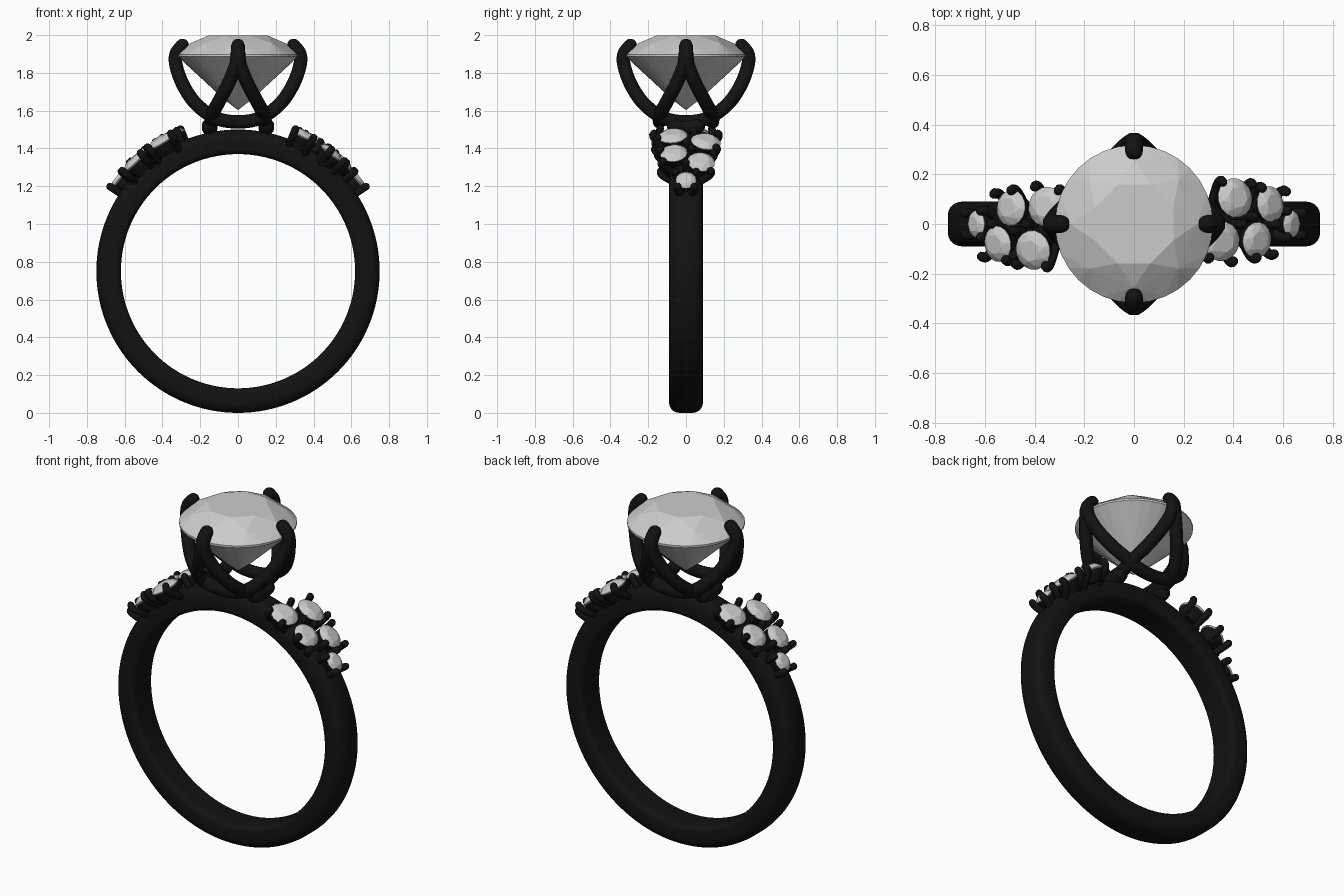
import bpy, bmesh, math
from mathutils import Vector, Matrix

if "Cube" in bpy.data.objects:
    bpy.data.objects.remove(bpy.data.objects["Cube"])

metal = bpy.data.materials.new("dark_metal")
metal.diffuse_color = (0.006, 0.006, 0.006, 1)
metal.use_nodes = True
metal.node_tree.nodes["Principled BSDF"].inputs["Base Color"].default_value = metal.diffuse_color


def finish(name, bm, smooth=True, mat=metal):
    bmesh.ops.recalc_face_normals(bm, faces=bm.faces[:])
    me = bpy.data.meshes.new(name)
    bm.to_mesh(me)
    bm.free()
    ob = bpy.data.objects.new(name, me)
    bpy.context.collection.objects.link(ob)
    if mat:
        me.materials.append(mat)
    for p in me.polygons:
        p.use_smooth = smooth
    return ob


def skin(bm, rings, closed=False):
    """Bridge successive vertex loops; cap the ends unless closed."""
    vs = [[bm.verts.new(p) for p in r] for r in rings]
    n = len(vs[0])
    for i in range(len(vs) if closed else len(vs) - 1):
        a, b = vs[i], vs[(i + 1) % len(vs)]
        for j in range(n):
            k = (j + 1) % n
            bm.faces.new((a[j], a[k], b[k], b[j]))
    if not closed:
        bm.faces.new(vs[0])
        bm.faces.new(vs[-1])


def spline(pts, steps):
    """Catmull-Rom curve through the points."""
    p = [Vector(q) for q in pts]
    p = [2 * p[0] - p[1]] + p + [2 * p[-1] - p[-2]]
    out = []
    for i in range(1, len(p) - 2):
        a, b, c, d = p[i - 1:i + 3]
        for s in range(steps):
            t = s / steps
            out.append(0.5 * (2 * b + (c - a) * t + (2 * a - 5 * b + 4 * c - d) * t * t
                              + (3 * b - a - 3 * c + d) * t ** 3))
    return out + [p[-2]]


def tube(bm, pts, r, steps=6, sides=14):
    """Round wire with domed ends."""
    c = spline(pts, steps)
    d0, d1 = (c[0] - c[1]).normalized(), (c[-1] - c[-2]).normalized()
    dome = [math.radians(a) for a in (85, 60, 30)]
    line = [(c[0] + d0 * r * math.sin(a), r * math.cos(a)) for a in dome]
    line += [(q, r) for q in c]
    line += [(c[-1] + d1 * r * math.sin(a), r * math.cos(a)) for a in reversed(dome)]
    tan = -d0
    u = tan.orthogonal().normalized()
    rings = []
    for i, (q, rad) in enumerate(line):
        new = (line[min(i + 1, len(line) - 1)][0] - line[max(i - 1, 0)][0]).normalized()
        u = tan.rotation_difference(new) @ u
        tan = new
        v = tan.cross(u)
        rings.append([q + rad * (u * math.cos(t) + v * math.sin(t))
                      for t in (2 * math.pi * k / sides for k in range(sides))])
    skin(bm, rings)


def circle(r, z, n, off=0.0):
    return [Vector((r * math.cos(2 * math.pi * (k + off) / n),
                    r * math.sin(2 * math.pi * (k + off) / n), z)) for k in range(n)]


def gem(name, matrix, n=32):
    """Unit brilliant cut with its girdle at z = 0, made as a hull."""
    pts = (circle(0.54, 0.33, 8, 0.5) + circle(0.80, 0.2, 8) + circle(1, 0.015, n)
           + circle(1, -0.02, n) + circle(0.25, -0.715, 8) + [Vector((0, 0, -0.91))])
    bm = bmesh.new()
    for p in pts:
        bm.verts.new(matrix @ p)
    bmesh.ops.convex_hull(bm, input=bm.verts[:])
    finish(name, bm, False, None)


# Band: rounded section swept around the finger
CZ = 0.75
section = []
for cx, cy, r, a0 in ((0.695, 0.035, 0.055, 0), (0.65, 0.06, 0.03, 90),
                      (0.65, -0.06, 0.03, 180), (0.695, -0.035, 0.055, 270)):
    for k in range(6):
        a = math.radians(a0 + 18 * k)
        section.append((cx + r * math.cos(a), cy + r * math.sin(a)))
bm = bmesh.new()
skin(bm, [[Vector((R * math.sin(a), y, CZ + R * math.cos(a))) for R, y in section]
          for a in (2 * math.pi * i / 128 for i in range(128))], closed=True)
finish("band", bm)

# Main stone
gem("main_stone", Matrix.Translation((0, 0, 1.892)) @ Matrix.Scale(0.318, 4), 32)

# Main setting: four crossing U-shaped wires, joined in pairs at the claws
half = [(0.295, 0, 1.945), (0.328, 0.003, 1.90), (0.328, 0.012, 1.84), (0.295, 0.05, 1.745),
        (0.235, 0.1, 1.65), (0.15, 0.138, 1.578), (0.06, 0.14, 1.545)]
path = half + [(-x, y, z) for x, y, z in reversed(half)]
bm = bmesh.new()
for i in range(4):
    rot = Matrix.Rotation(i * math.pi / 2, 4, 'Z')
    tube(bm, [rot @ Vector(p) for p in path], 0.036)
for s in (1, -1):
    tube(bm, [(s * 0.15, -0.06, 1.52), (s * 0.15, 0, 1.51), (s * 0.15, 0.06, 1.52)], 0.042)
finish("main_claws", bm)


def on_band(deg, y, R, s):
    a = math.radians(deg)
    return Vector((s * R * math.sin(a), s * y, CZ + R * math.cos(a)))


# Shoulder clusters: angle from top, y, radius of each stone
stones = [(26.3, -0.07, 0.08), (30.7, 0.105, 0.08), (38.4, -0.065, 0.073),
          (43.5, 0.08, 0.073), (52.8, 0.0, 0.055)]
# Claw tips: angle from top, y
claws = [(22, -0.14), (23.5, 0.04), (26, 0.175), (29.5, -0.155), (32.5, 0.0), (36, 0.165),
         (36.5, 0.03), (39.5, 0.15), (37.5, -0.14), (45, 0.0), (44, -0.125), (49, 0.135),
         (49.5, 0.055), (49.5, -0.055), (56.5, 0.045), (56.5, -0.045)]
for s, side in ((1, "right"), (-1, "left")):
    seats = bmesh.new()
    for i, (deg, y, r) in enumerate(stones):
        a = math.radians(deg)
        up = Vector((s * math.sin(a), s * y * 1.2, math.cos(a)))
        m = (Matrix.Translation(on_band(deg, y, 0.797, s))
             @ up.to_track_quat('Z', 'Y').to_matrix().to_4x4())
        gem(f"{side}_small_stone_{i + 1}", m @ Matrix.Scale(r, 4), 16)
        skin(seats, [[m @ p for p in circle(q * r, z, 20)]
                     for q, z in ((0.93, -0.008), (0.88, -0.03), (0.6, -0.075))])
    finish(f"{side}_small_seats", seats).data.set_sharp_from_angle(angle=0.7)
    bm = bmesh.new()
    for deg, y in claws:
        tube(bm, [on_band(deg, y * 0.5, 0.72, s), on_band(deg, y * 0.88, 0.765, s),
                  on_band(deg, y, 0.795, s), on_band(deg, y * 0.97, 0.812, s)], 0.02, 3, 10)
    finish(f"{side}_small_claws", bm)
